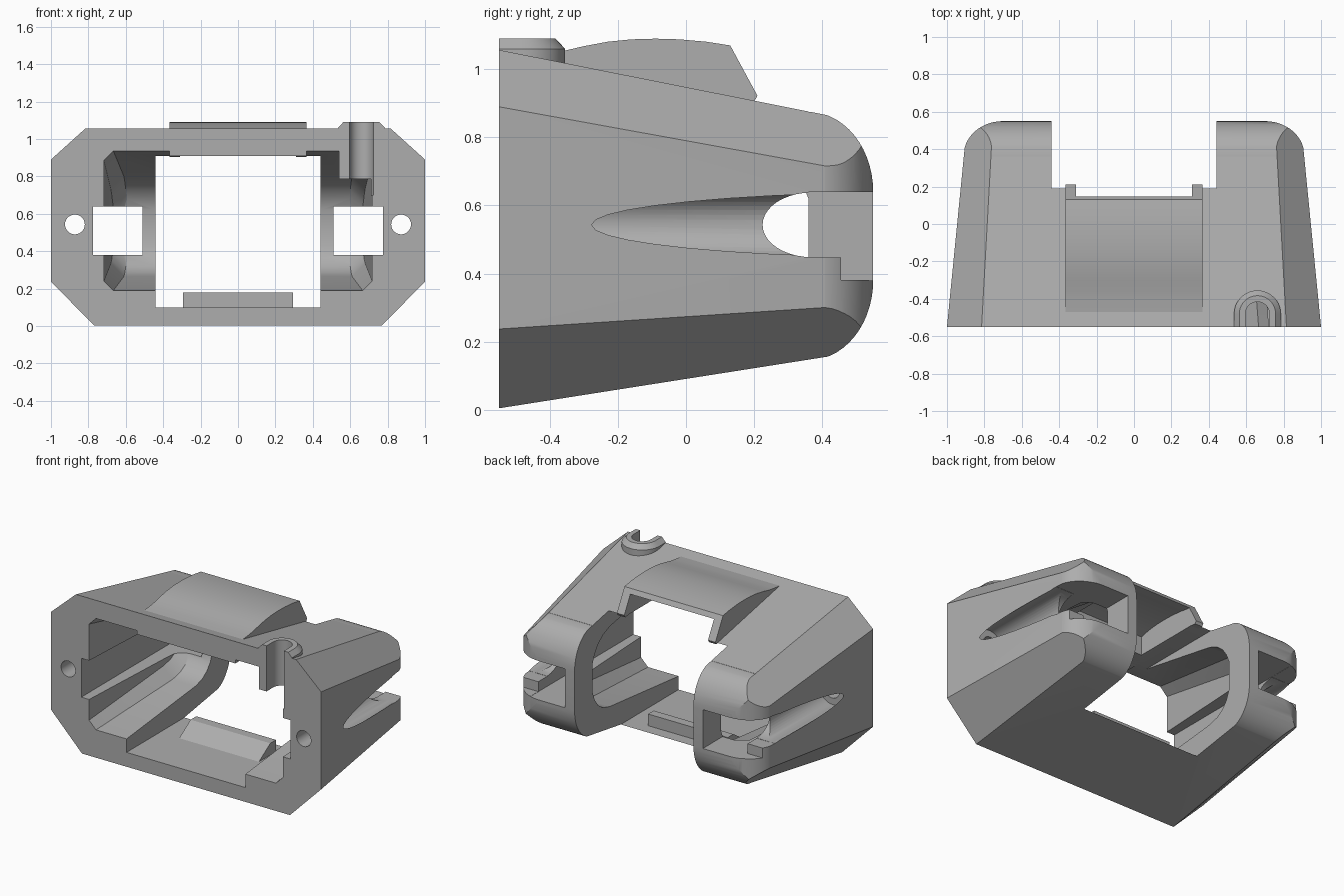
import bpy, bmesh, math

if "Cube" in bpy.data.objects:
    bpy.data.objects.remove(bpy.data.objects["Cube"])

grey = bpy.data.materials.new("plain_grey")
grey.diffuse_color = (0.42, 0.42, 0.42, 1)
grey.use_nodes = True
grey.node_tree.nodes["Principled BSDF"].inputs["Base Color"].default_value = grey.diffuse_color


def loft(name, rings):
    """Closed solid through equal-length rings of 3D points."""
    bm = bmesh.new()
    vr = [[bm.verts.new(p) for p in r] for r in rings]
    n = len(vr[0])
    for a, b in zip(vr, vr[1:]):
        for i in range(n):
            bm.faces.new((a[i], a[(i + 1) % n], b[(i + 1) % n], b[i]))
    bm.faces.new(vr[0])
    bm.faces.new(vr[-1])
    bmesh.ops.recalc_face_normals(bm, faces=bm.faces)
    me = bpy.data.meshes.new(name)
    bm.to_mesh(me)
    bm.free()
    me.materials.append(grey)
    ob = bpy.data.objects.new(name, me)
    bpy.context.collection.objects.link(ob)
    return ob


def prism_x(name, yz, x0, x1):
    return loft(name, [[(x, y, z) for y, z in yz] for x in (x0, x1)])


def prism_z(name, xy, z0, z1):
    return loft(name, [[(x, y, z) for x, y in xy] for z in (z0, z1)])


def box(name, x0, x1, y0, y1, z0, z1):
    return prism_z(name, [(x0, y0), (x1, y0), (x1, y1), (x0, y1)], z0, z1)


def rod_y(name, x, z, r, y0, y1, n=40):
    ring = [(x + r * math.cos(2 * math.pi * i / n), z + r * math.sin(2 * math.pi * i / n))
            for i in range(n)]
    return loft(name, [[(a, y, b) for a, b in ring] for y in (y0, y1)])


def arc(cx, cy, rx, ry, a0, a1, n=14):
    return [(cx + rx * math.cos(math.radians(a0 + (a1 - a0) * i / n)),
             cy + ry * math.sin(math.radians(a0 + (a1 - a0) * i / n))) for i in range(n + 1)]


def boolean(ob, tool, op='DIFFERENCE'):
    """Apply a boolean and discard the tool."""
    tool.hide_render = True
    m = ob.modifiers.new("cut", 'BOOLEAN')
    m.operation, m.object, m.solver = op, tool, 'EXACT'
    bpy.ops.object.select_all(action='DESELECT')
    bpy.context.view_layer.objects.active = ob
    ob.select_set(True)
    bpy.ops.object.modifier_apply(modifier=m.name)
    bpy.data.objects.remove(tool, do_unlink=True)


def octagon(y, wb, wm, wt, z0, z1, z2, z3):
    return [(-wb, y, z0), (wb, y, z0), (wm, y, z1), (wm, y, z2),
            (wt, y, z3), (-wt, y, z3), (-wm, y, z2), (-wm, y, z1)]


# Tapered eight-sided body
front = (0.77, 1.0, 0.815, 0.004, 0.237, 0.89, 1.057)
rear = (0.75, 0.91, 0.765, 0.147, 0.297, 0.725, 0.876)
k = 1.15 / 0.91
body = loft("body_shell", [octagon(-0.55, *front),
                           octagon(0.6, *[a + (b - a) * k for a, b in zip(front, rear)])])

# Rounded rear ends, seen from the side and from above
side = ([(-0.7, -0.3), (0.2, -0.3), (0.36, 0.145)] + arc(0.36, 0.38, 0.19, 0.235, -90, 0)
        + arc(0.36, 0.64, 0.19, 0.235, 0, 90) + [(0.2, 1.3), (-0.7, 1.3)])
side.pop(2)
boolean(body, prism_x("side_round", side, -1.2, 1.2), 'INTERSECT')
plan = ([(-1.2, -0.7), (1.2, -0.7), (1.2, 0.3)] + arc(0.70, 0.37, 0.21, 0.18, 0, 90)
        + arc(-0.70, 0.37, 0.21, 0.18, 90, 180) + [(-1.2, 0.3)])
boolean(body, prism_z("plan_round", plan, -0.3, 1.4), 'INTERSECT')


# Tapering cavity: y, half width, chamfer, floor, roof
def cavity_ring(y, w, c, z0, z1):
    return octagon(y, w - c, w, w - c, z0, z0 + c, z1 - c, z1)


boolean(body, loft("cavity", [cavity_ring(*s) for s in (
    (-0.6, 0.72, 0.05, 0.185, 0.945), (0.18, 0.68, 0.07, 0.265, 0.80),
    (0.25, 0.675, 0.07, 0.285, 0.77), (0.30, 0.67, 0.07, 0.32, 0.73),
    (0.335, 0.665, 0.07, 0.365, 0.68), (0.36, 0.66, 0.05, 0.43, 0.62))]))

# Central channel between the two prongs
boolean(body, box("channel", -0.44, 0.44, -0.7, 0.8, 0.10, 0.91))

# Side channels, rear windows, bolt holes and scoops
for s in (-1, 1):
    def sbox(name, x0, x1, *r):
        return box(name, min(s * x0, s * x1), max(s * x0, s * x1), *r)
    boolean(body, sbox("window", 0.51, 0.775, -0.7, 0.8, 0.38, 0.64))
    boolean(body, sbox("rear_gap", 0.6, 1.1, 0.36, 0.456, 0.447, 0.639))
    boolean(body, sbox("rear_notch", 0.6, 1.1, 0.455, 0.8, 0.381, 0.639))
    boolean(body, rod_y("bolt_hole", s * 0.872, 0.543, 0.053, -0.7, 0.2, 28))
    boolean(body, rod_y("scoop", s * 0.877, 0.543, 0.096, -0.3, 0.4))
    oval = arc(0.37, 0.543, 0.145, 0.095, 90, 270, 20)
    boolean(body, prism_x("side_window", oval, s * 0.6, s * 0.95))

# Cable collar at the front of the roof
def u_shape(r, y0):
    return [(0.66 - r, y0)] + arc(0.66, -0.48, r, r, 180, 0, 20) + [(0.66 + r, y0)]


boolean(body, box("collar_block", 0.54, 0.74, -0.55, -0.37, 0.785, 1.0), 'UNION')
boolean(body, loft("collar", [[(x, y, z) for x, y in u_shape(r, -0.55)]
                              for z, r in ((0.97, 0.125), (1.06, 0.125), (1.09, 0.097))]), 'UNION')
boolean(body, prism_z("collar_groove", u_shape(0.064, -0.7), 0.7, 1.3))

# Raised hollow canopy on the roof
top = [(-0.47, 1.041), (-0.41, 1.047), (-0.36, 1.054), (-0.3, 1.068), (-0.23, 1.081),
       (-0.16, 1.088), (-0.09, 1.09), (-0.02, 1.088), (0.06, 1.081), (0.13, 1.07)]
canopy = prism_x("roof_canopy", top + [(0.21, 0.922), (0.20, 0.905), (0.0, 0.93), (-0.4, 0.96)],
                 -0.365, 0.365)
inner = [(-0.3, 0.85), (-0.3, 1.035)] + [(y, z - 0.03) for y, z in top[4:]]
inner += [(0.3, 1.035), (0.3, 0.85)]
boolean(canopy, prism_x("canopy_hollow", inner, -0.31, 0.31))
boolean(body, prism_x("roof_opening", inner, -0.31, 0.31))

# Lip under the front of the roof and wedge on the floor
lip = box("roof_lip", -0.365, 0.365, -0.549, -0.32, 0.91, 0.944)
ridge = prism_x("floor_ridge", [(-0.2, 0.08), (-0.2, 0.1), (-0.08, 0.178), (-0.02, 0.178),
                                (-0.02, 0.09)], -0.295, 0.295)

for ob in (body, canopy, lip, ridge):
    bpy.ops.object.select_all(action='DESELECT')
    bpy.context.view_layer.objects.active = ob
    ob.select_set(True)
    bpy.ops.object.shade_smooth_by_angle(angle=math.radians(25))
